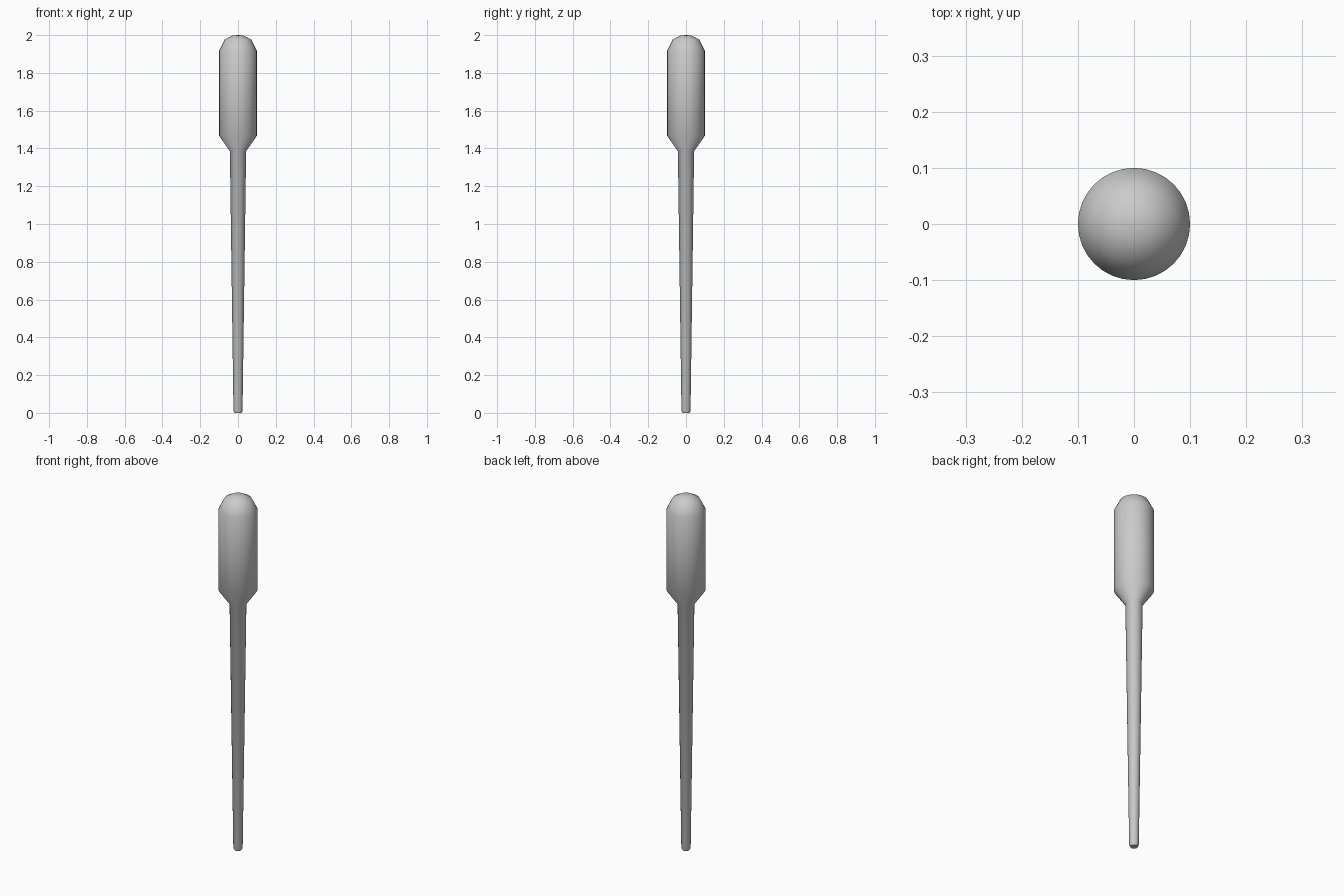
import bpy, bmesh, math

if "Cube" in bpy.data.objects:
    bpy.data.objects.remove(bpy.data.objects["Cube"])


def lathe(name, profile, segments=32):
    """Spin a (radius, height) profile around z into a smooth closed solid."""
    bm = bmesh.new()
    verts = [bm.verts.new((r, 0, z)) for r, z in profile]
    edges = [bm.edges.new(pair) for pair in zip(verts, verts[1:])]
    bmesh.ops.spin(bm, geom=verts + edges, cent=(0, 0, 0), axis=(0, 0, 1),
                   angle=math.tau, steps=segments)
    bmesh.ops.remove_doubles(bm, verts=bm.verts, dist=1e-4)
    bmesh.ops.recalc_face_normals(bm, faces=bm.faces)
    mesh = bpy.data.meshes.new(name)
    bm.to_mesh(mesh)
    bm.free()
    obj = bpy.data.objects.new(name, mesh)
    bpy.context.collection.objects.link(obj)
    bpy.context.view_layer.objects.active = obj
    obj.select_set(True)
    bpy.ops.object.shade_smooth_by_angle(angle=math.radians(60))
    obj.select_set(False)
    return obj


# Tapered stem with a small rounded tip, flaring into a domed bulb
lathe("dropper_body", [
    (0, 0), (0.019, 0), (0.024, 0.012),            # tip
    (0.043, 1.385),                                # stem
    (0.1, 1.467), (0.1, 1.917),                    # shoulder and bulb wall
    (0.07, 1.976), (0.03, 1.998), (0, 2.0),        # dome
])
